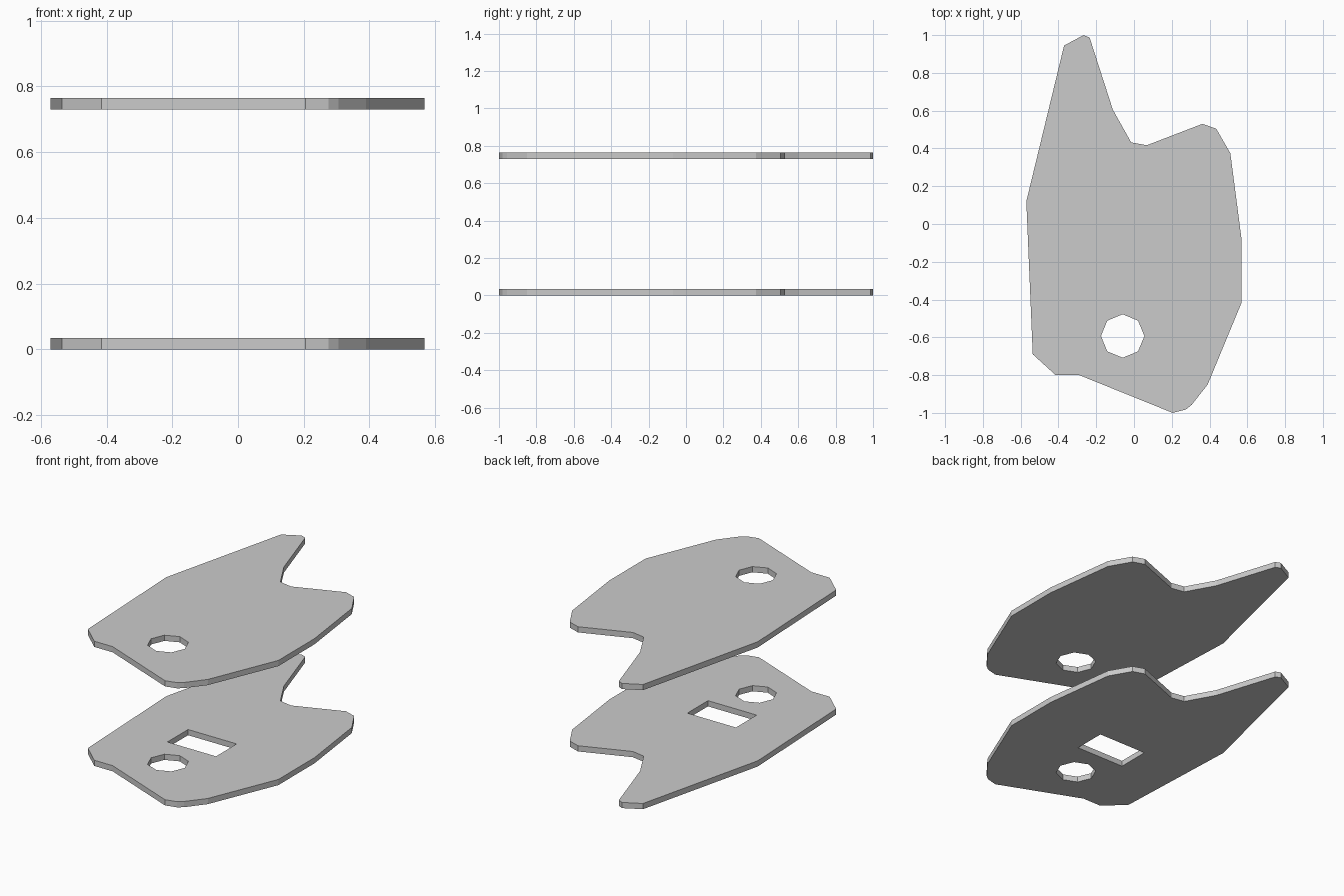
import bpy
import bmesh
from math import cos, sin, pi

if "Cube" in bpy.data.objects:
    bpy.data.objects.remove(bpy.data.objects["Cube"])

THICK = 0.035

# Shared outer outline, clockwise seen from above
OUTLINE = [(-0.37, 0.945), (-0.267, 1.0), (-0.235, 0.987), (-0.112, 0.605),
           (-0.015, 0.432), (0.068, 0.417), (0.362, 0.53), (0.435, 0.505),
           (0.51, 0.375), (0.568, -0.07), (0.568, -0.42), (0.39, -0.85),
           (0.305, -0.958), (0.275, -0.982), (0.205, -1.0), (-0.29, -0.8),
           (-0.415, -0.8), (-0.536, -0.69), (-0.57, 0.12)]

# Octagonal hole in both plates, rectangular slot in the lower one only
ROUND_HOLE = [(-0.06 + 0.115 * cos(i * pi / 4), -0.593 + 0.115 * sin(i * pi / 4))
              for i in range(8)]
SLOT = [(-0.22, -0.37), (0.11, -0.37), (0.11, -0.17), (-0.22, -0.17)]


def plate(name, z, loops):
    bm = bmesh.new()
    edges = []
    for loop in loops:
        vs = [bm.verts.new((x, y, z)) for x, y in loop]
        edges += [bm.edges.new((a, b)) for a, b in zip(vs, vs[1:] + vs[:1])]
    bmesh.ops.triangle_fill(bm, edges=edges, use_beauty=True, normal=(0, 0, 1))
    ext = bmesh.ops.extrude_face_region(bm, geom=bm.faces[:], use_keep_orig=True)
    top = [g for g in ext["geom"] if isinstance(g, bmesh.types.BMVert)]
    bmesh.ops.translate(bm, verts=top, vec=(0, 0, THICK))
    bmesh.ops.recalc_face_normals(bm, faces=bm.faces[:])
    mesh = bpy.data.meshes.new(name)
    bm.to_mesh(mesh)
    bm.free()
    obj = bpy.data.objects.new(name, mesh)
    bpy.context.collection.objects.link(obj)
    return obj


plate("lower_plate", 0.0, [OUTLINE, ROUND_HOLE, SLOT])
plate("upper_plate", 0.73, [OUTLINE, ROUND_HOLE])
